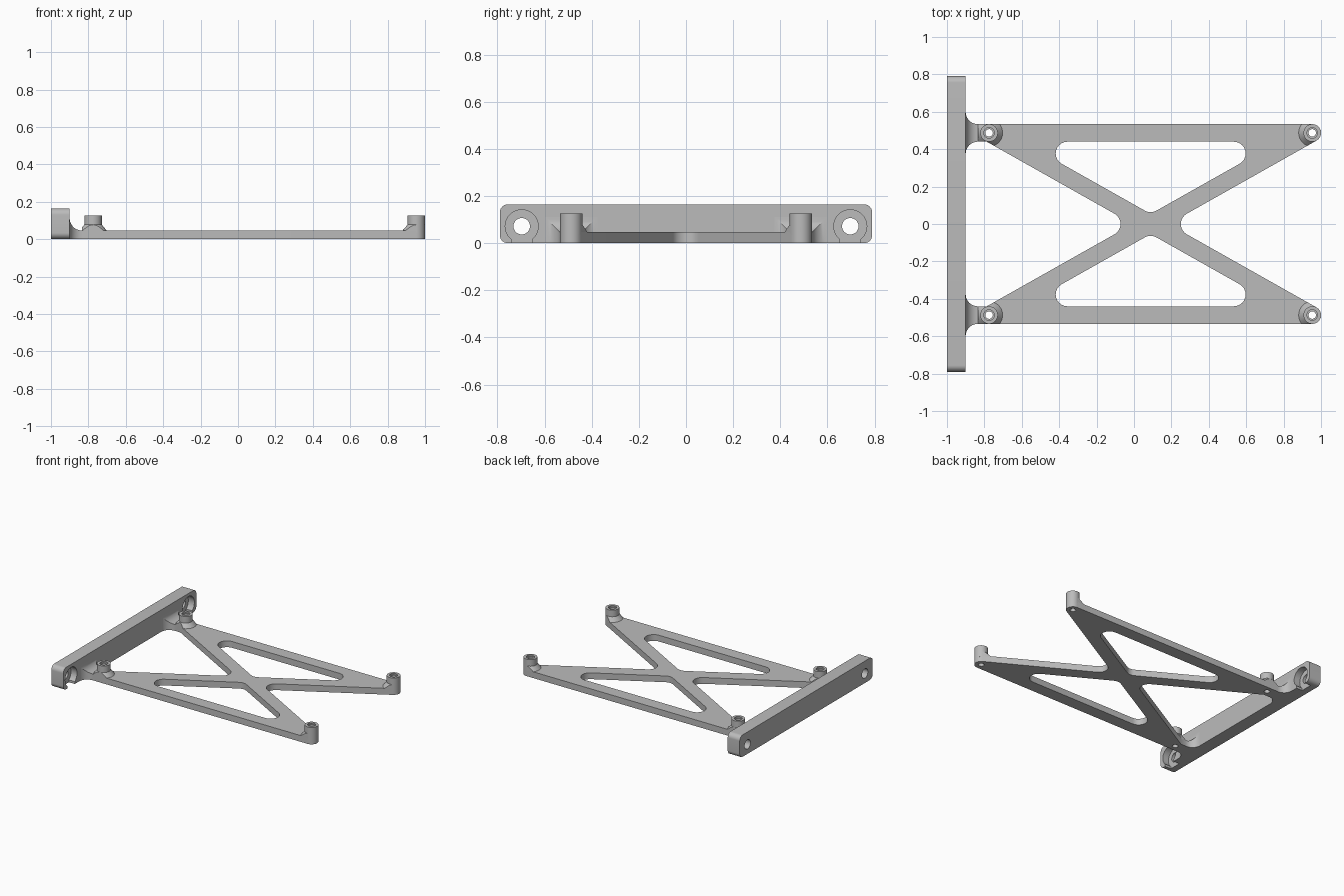
import bpy, bmesh
from math import sin, cos, atan, tan, pi, sqrt, radians
from mathutils import Vector, Matrix

cube = bpy.data.objects.get("Cube")
if cube:
    bpy.data.objects.remove(cube)

metal = bpy.data.materials.new("plain_grey")
metal.use_nodes = True
GREY = (0.5, 0.5, 0.5, 1)
metal.diffuse_color = GREY
metal.node_tree.nodes["Principled BSDF"].inputs["Base Color"].default_value = GREY


def add(name, bm):
    """Clean a bmesh and make it an object."""
    bmesh.ops.remove_doubles(bm, verts=bm.verts, dist=1e-5)
    bmesh.ops.recalc_face_normals(bm, faces=bm.faces)
    me = bpy.data.meshes.new(name)
    bm.to_mesh(me)
    bm.free()
    me.materials.append(metal)
    ob = bpy.data.objects.new(name, me)
    bpy.context.collection.objects.link(ob)
    return ob


def activate(ob):
    bpy.ops.object.select_all(action='DESELECT')
    ob.select_set(True)
    bpy.context.view_layer.objects.active = ob


def boolean(ob, tool, operation):
    mod = ob.modifiers.new("cut", 'BOOLEAN')
    mod.object, mod.operation, mod.solver = tool, operation, 'EXACT'
    activate(ob)
    bpy.ops.object.modifier_apply(modifier=mod.name)
    bpy.data.objects.remove(tool)


def rounded(corners, steps=10):
    """Polygon from (x, y, radius) corners, each filleted by its radius."""
    out = []
    for i, (x, y, r) in enumerate(corners):
        p = Vector((x, y))
        if r == 0:
            out.append(p)
            continue
        a = (Vector(corners[i - 1][:2]) - p).normalized()
        b = (Vector(corners[(i + 1) % len(corners)][:2]) - p).normalized()
        half = a.angle(b) / 2
        c = p + (a + b).normalized() * (r / sin(half))
        start = p + a * (r / tan(half)) - c
        end = p + b * (r / tan(half)) - c
        sweep = start.angle_signed(end)
        for k in range(steps + 1):
            out.append(c + Matrix.Rotation(-sweep * k / steps, 2) @ start)
    return out


def circle(x, y, r, n=32):
    return [Vector((x + r * cos(2 * pi * k / n), y + r * sin(2 * pi * k / n))) for k in range(n)]


def extrude(name, loops, z0, z1):
    """Solid from an outline and its holes, between two heights."""
    cu = bpy.data.curves.new(name, 'CURVE')
    cu.dimensions, cu.fill_mode, cu.extrude = '2D', 'BOTH', (z1 - z0) / 2
    for loop in loops:
        sp = cu.splines.new('POLY')
        sp.points.add(len(loop) - 1)
        for pt, v in zip(sp.points, loop):
            pt.co = (v.x, v.y, 0, 1)
        sp.use_cyclic_u = True
    tmp = bpy.data.objects.new(name, cu)
    bpy.context.collection.objects.link(tmp)
    me = bpy.data.meshes.new_from_object(tmp.evaluated_get(bpy.context.evaluated_depsgraph_get()))
    bm = bmesh.new()
    bm.from_mesh(me)
    bpy.data.objects.remove(tmp)
    bpy.data.meshes.remove(me)
    bmesh.ops.translate(bm, verts=bm.verts, vec=(0, 0, (z0 + z1) / 2))
    return add(name, bm)


def revolve(name, profile, x, y, n=32):
    """Ring-shaped solid from a closed (radius, z) profile."""
    bm = bmesh.new()
    rings = [[bm.verts.new((x + r * cos(2 * pi * k / n), y + r * sin(2 * pi * k / n), z))
              for r, z in profile] for k in range(n)]
    m = len(profile)
    for k in range(n):
        a, b = rings[k], rings[(k + 1) % n]
        for j in range(m):
            bm.faces.new((a[j], b[j], b[(j + 1) % m], a[(j + 1) % m]))
    return add(name, bm)


# Main dimensions
XL, XR, YB = -0.775, 0.953, 0.487      # standoff centres
W, BORE, T, TOP = 0.047, 0.02, 0.047, 0.127
FILLET, NECK_X, BAR_X = 0.063, -0.835, -0.9
XC = (XL + XR) / 2
M = 2 * YB / (XR - XL)
ANG = atan(M)
VX, VY = W / sin(ANG), W / cos(ANG)    # arm edge offsets at the crossing
EDGE, INNER = YB + W, YB - W
bosses = [(x, y) for x in (XL, XR) for y in (-YB, YB)]

# Crossed frame with two triangular windows
tip = XC + (EDGE + VY) / M
shoulder = XC - (INNER + VY) / M
upper = [(XC + VX, 0, FILLET), (tip, EDGE, W), (NECK_X, EDGE, 0),
         (NECK_X, INNER, 0), (shoulder, INNER, 0)]
outline = rounded(upper + [(XC - VX, 0, FILLET)] + [(x, -y, r) for x, y, r in upper[:0:-1]])
reach = (INNER - VY) / M
windows = [rounded([(XC, s * VY, FILLET), (XC + reach, s * INNER, FILLET),
                    (XC - reach, s * INNER, FILLET)]) for s in (1, -1)]
extrude("cross_frame", [outline] + windows + [circle(x, y, BORE) for x, y in bosses], 0, T)

# Standoffs with a flared foot trimmed to the frame edge
for i, (x, y) in enumerate(bosses):
    side = ("rear_" if x < 0 else "tip_") + ("right" if y < 0 else "left")
    revolve("standoff_" + side, [(BORE, T - 0.01), (W, T - 0.01), (W, TOP), (0.028, TOP),
                                 (0.028, TOP - 0.01), (BORE, TOP - 0.01)], x, y)
    foot = revolve("standoff_foot_" + side, [(0.035, T - 0.005), (0.077, T - 0.005),
                                             (0.045, T + 0.033), (0.035, T + 0.033)], x, y)
    boolean(foot, extrude("trim", [outline], -0.1, 0.3), 'INTERSECT')

# Necks that flare in a fillet up to the bar
for s, side in ((1, "left"), (-1, "right")):
    bm = bmesh.new()
    rows, steps = [], 10
    r = NECK_X - BAR_X
    for k in range(steps + 1):
        t = k / steps * pi / 2
        x, f = BAR_X + r * (1 - cos(t)), r * (1 - sin(t))
        rows.append([bm.verts.new((x, s * YB + dy * (W + f), z))
                     for dy, z in ((-1, 0), (1, 0), (1, T + f), (-1, T + f))])
    for a, b in zip(rows, rows[1:]):
        for j in range(4):
            bm.faces.new((a[j], b[j], b[(j + 1) % 4], a[(j + 1) % 4]))
    add("neck_" + side, bm)

# Mounting bar, extruded from its end-rounded face
H, L, R = 0.165, 0.79, 0.035
bar = extrude("mounting_bar", [rounded([(-L, 0, R), (L, 0, R), (L, H, R), (-L, H, R)])], -1, BAR_X)
bar.data.transform(Matrix(((0, 0, 1, 0), (1, 0, 0, 0), (0, 1, 0, 0), (0, 0, 0, 1))))

# Bolt holes, counterbores and the slots below them
for s in (-1, 1):
    for radius, x0 in ((0.035, -1.1), (0.07, -0.95)):
        bm = bmesh.new()
        bmesh.ops.create_cone(bm, cap_ends=True, segments=40, radius1=radius, radius2=radius,
                              depth=-0.8 - x0,
                              matrix=Matrix.Translation(((x0 - 0.8) / 2, s * 0.697, 0.072))
                              @ Matrix.Rotation(pi / 2, 4, 'Y'))
        boolean(bar, add("drill", bm), 'DIFFERENCE')
    bm = bmesh.new()
    bmesh.ops.create_cube(bm, size=1, matrix=Matrix.Translation((-0.875, s * 0.697, -0.01))
                          @ Matrix.Diagonal((0.15, 0.088, 0.06, 1)))
    boolean(bar, add("slot", bm), 'DIFFERENCE')

# Smooth the round walls, keep the edges sharp
for ob in bpy.context.scene.objects:
    if ob.type == 'MESH' and metal.name in ob.data.materials:
        activate(ob)
        bpy.ops.object.shade_smooth_by_angle(angle=radians(30))
